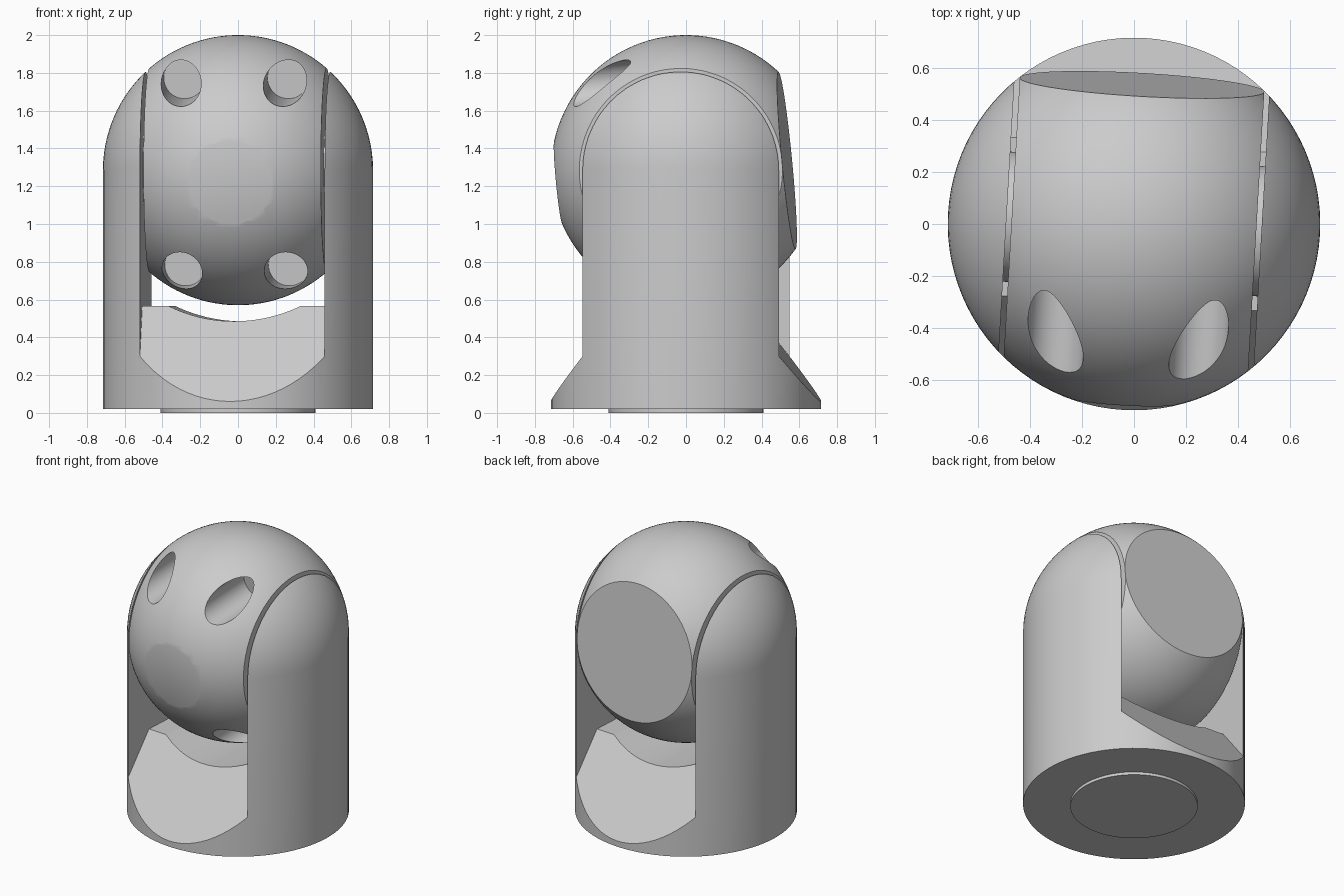
import bpy, bmesh
from math import radians, sin, cos, pi
from mathutils import Matrix, Vector

if "Cube" in bpy.data.objects:
    bpy.data.objects.remove(bpy.data.objects["Cube"])

R = 0.715            # shared radius of ball and housing
CZ = 1.285           # height of the ball centre
YAW, PITCH = radians(-3.3), radians(5.5)
SLOT = 0.49          # half width of the slot between the arms
BASE = 0.02
SEG = 96

grey = bpy.data.materials.new("neutral_grey")
grey.use_nodes = True
colour = (0.6, 0.6, 0.6, 1)
grey.diffuse_color = colour
grey.node_tree.nodes["Principled BSDF"].inputs["Base Color"].default_value = colour


def make(name, bm):
    bmesh.ops.recalc_face_normals(bm, faces=bm.faces)
    mesh = bpy.data.meshes.new(name)
    bm.to_mesh(mesh)
    bm.free()
    mesh.materials.append(grey)
    ob = bpy.data.objects.new(name, mesh)
    bpy.context.collection.objects.link(ob)
    return ob


def cylinder(name, radius, start, end):
    """Cylinder between two points."""
    a, b = Vector(start), Vector(end)
    bm = bmesh.new()
    turn = (b - a).to_track_quat('Z', 'Y').to_matrix().to_4x4()
    bmesh.ops.create_cone(bm, cap_ends=True, segments=SEG, radius1=radius, radius2=radius,
                          depth=(b - a).length,
                          matrix=Matrix.Translation((a + b) / 2) @ turn)
    return make(name, bm)


def cut(ob, cutters):
    """Subtract the cutters and delete them."""
    for c in cutters:
        mod = ob.modifiers.new("cut", 'BOOLEAN')
        mod.operation, mod.solver, mod.object = 'DIFFERENCE', 'EXACT', c
    deps = bpy.context.evaluated_depsgraph_get()
    mesh = bpy.data.meshes.new_from_object(ob.evaluated_get(deps))
    ob.modifiers.clear()
    ob.data = mesh
    for c in cutters:
        bpy.data.objects.remove(c)


def finish(ob, matrix):
    ob.data.transform(matrix)
    bpy.ops.object.select_all(action='DESELECT')
    ob.select_set(True)
    bpy.context.view_layer.objects.active = ob
    bpy.ops.object.shade_smooth_by_angle(angle=radians(25))


yaw = Matrix.Rotation(YAW, 4, 'Z')

# Housing: a domed cylinder turned from a profile
bm = bmesh.new()
arc = [i * pi / 2 / 24 for i in range(25)]
profile = [(0, BASE), (R, BASE)] + [(R * cos(a), CZ + R * sin(a)) for a in arc]
verts = [bm.verts.new((r, 0, z)) for r, z in profile]
edges = [bm.edges.new(pair) for pair in zip(verts, verts[1:])]
bmesh.ops.spin(bm, geom=verts + edges, cent=(0, 0, 0), axis=(0, 0, 1),
               angle=2 * pi, steps=SEG)
bmesh.ops.remove_doubles(bm, verts=bm.verts, dist=1e-4)
housing = make("housing", bm)

# Slot between the arms, with a sloped apron at front and back
bm = bmesh.new()
half = [(0.305, 0.565), (0.9, -0.167), (0.9, 2.2)]
outline = half + [(-y, z) for y, z in reversed(half)]
face = bm.faces.new([bm.verts.new((-SLOT, y, z)) for y, z in outline])
side = bmesh.ops.extrude_face_region(bm, geom=[face])
bmesh.ops.translate(bm, vec=(2 * SLOT, 0, 0),
                    verts=[v for v in side["geom"] if isinstance(v, bmesh.types.BMVert)])
slot = make("slot_cutter", bm)

# Shallow channel under the ball, trimmed to stay between the arms
bm = bmesh.new()
sweep = [(-0.42 + 0.84 * i / 32) for i in range(33)]
rim = [(x, CZ - (0.8 ** 2 - x * x) ** 0.5) for x in sweep]
face = bm.faces.new([bm.verts.new((x, -1, z)) for x, z in rim])
side = bmesh.ops.extrude_face_region(bm, geom=[face])
bmesh.ops.translate(bm, vec=(0, 2, 0),
                    verts=[v for v in side["geom"] if isinstance(v, bmesh.types.BMVert)])
channel = make("channel_cutter", bm)
cut(housing, [slot, channel])
finish(housing, yaw)

# Foot disc
finish(cylinder("foot_disc", 0.41, (0, 0, 0), (0, 0, BASE + 0.005)), yaw)

# Ball with flat sides, flat back and round front window
bm = bmesh.new()
bmesh.ops.create_uvsphere(bm, u_segments=SEG, v_segments=64, radius=R)
for normal, dist in (((1, 0, 0), 0.47), ((-1, 0, 0), 0.47),
                     ((0, 1, 0), 0.538), ((0, -1, 0), 0.68)):
    n = Vector(normal)
    cutting = bmesh.ops.bisect_plane(bm, geom=bm.verts[:] + bm.edges[:] + bm.faces[:],
                                     plane_co=n * dist, plane_no=n, clear_outer=True)
    loop = [e for e in cutting["geom_cut"] if isinstance(e, bmesh.types.BMEdge)]
    bmesh.ops.edgeloop_fill(bm, edges=loop)
ball = make("ball", bm)

# Four round sockets around the window
cut(ball, [cylinder("socket_cutter", 0.11, (x, -0.1, z), (x, -1, z))
           for x in (-0.275, 0.275) for z in (-0.495, 0.5)])
place = Matrix.Translation((0, 0, CZ)) @ yaw @ Matrix.Rotation(PITCH, 4, 'X')
finish(ball, place)

# Pivots joining the ball to the arms
for name, s in (("left_pivot", 1), ("right_pivot", -1)):
    finish(cylinder(name, 0.25, (s * 0.46, 0, 0), (s * 0.5, 0, 0)), place)
